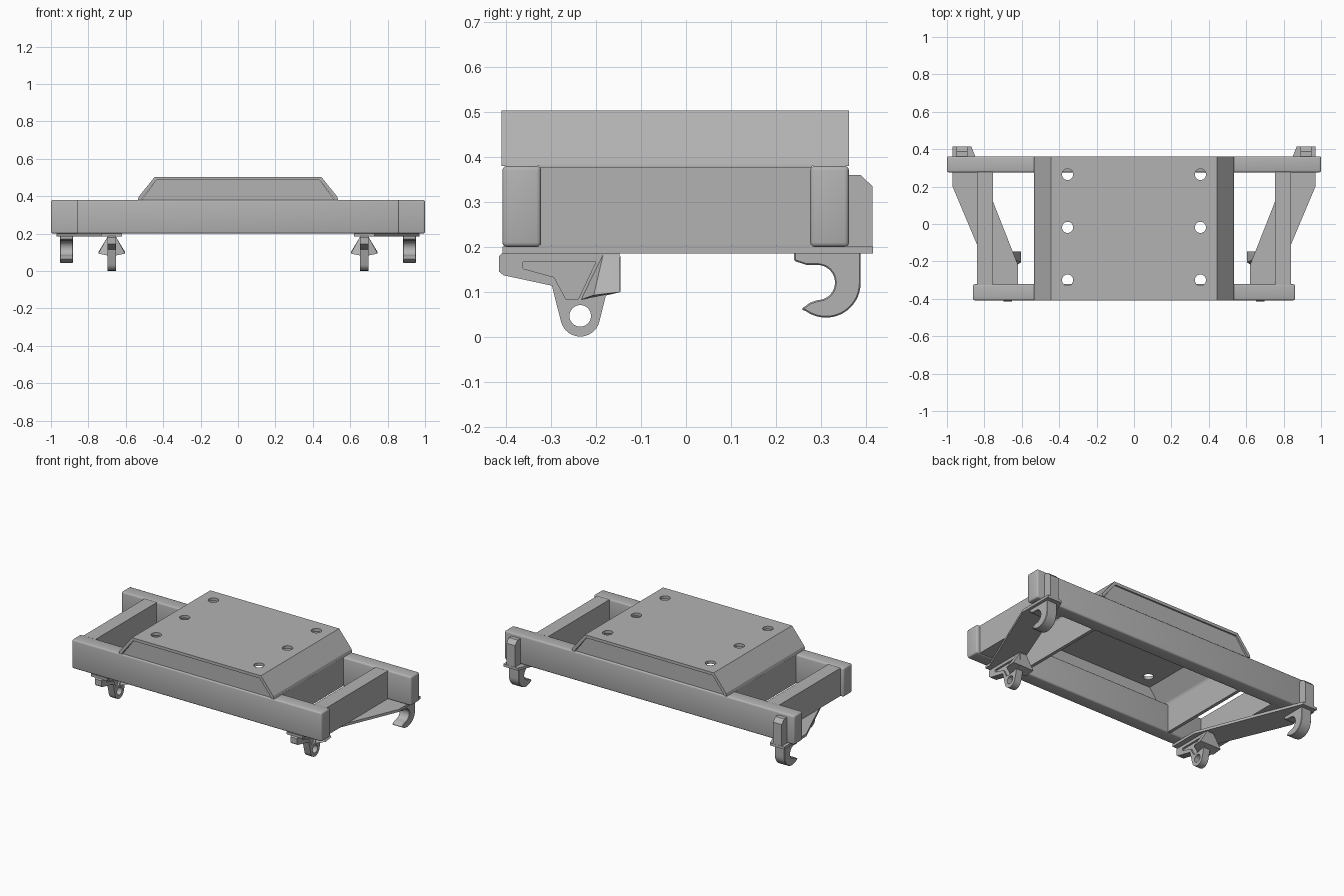
import bpy, bmesh
from math import sin, cos, radians
from mathutils import Vector

cube = bpy.data.objects.get("Cube")
if cube:
    bpy.data.objects.remove(cube, do_unlink=True)

grey = bpy.data.materials.new("steel_grey")
grey.use_nodes = True
tone = (0.45, 0.45, 0.45, 1)
grey.diffuse_color = tone
grey.node_tree.nodes["Principled BSDF"].inputs["Base Color"].default_value = tone


def finish(name, bm):
    bmesh.ops.recalc_face_normals(bm, faces=bm.faces)
    mesh = bpy.data.meshes.new(name)
    bm.to_mesh(mesh)
    bm.free()
    mesh.materials.append(grey)
    ob = bpy.data.objects.new(name, mesh)
    bpy.context.collection.objects.link(ob)
    return ob


def prism(name, outline, axis, lo, hi):
    """Extrude a 2D outline along one axis between lo and hi."""
    def place(a, b, t):
        return {"x": (t, a, b), "y": (a, t, b), "z": (a, b, t)}[axis]
    bm = bmesh.new()
    face = bm.faces.new([bm.verts.new(place(a, b, lo)) for a, b in outline])
    out = bmesh.ops.extrude_face_region(bm, geom=[face])
    verts = [v for v in out["geom"] if isinstance(v, bmesh.types.BMVert)]
    bmesh.ops.translate(bm, vec=Vector(place(0, 0, hi - lo)), verts=verts)
    return finish(name, bm)


def box(name, x, y, z):
    return prism(name, [(x[0], y[0]), (x[1], y[0]), (x[1], y[1]), (x[0], y[1])], "z", *z)


def arc(cx, cy, r, start, end, steps=16):
    angles = [radians(start + (end - start) * i / steps) for i in range(steps + 1)]
    return [(cx + r * cos(a), cy + r * sin(a)) for a in angles]


def apply(ob, mod):
    bpy.ops.object.select_all(action="DESELECT")
    bpy.context.view_layer.objects.active = ob
    ob.select_set(True)
    bpy.ops.object.modifier_apply(modifier=mod.name)


def cut(ob, cutter):
    mod = ob.modifiers.new("cut", "BOOLEAN")
    mod.object = cutter
    mod.solver = "EXACT"
    cutter.hide_render = True
    apply(ob, mod)
    bpy.data.objects.remove(cutter, do_unlink=True)


def bevel(ob, width, segments=2):
    mod = ob.modifiers.new("bevel", "BEVEL")
    mod.width = width
    mod.segments = segments
    mod.limit_method = "ANGLE"
    apply(ob, mod)


def smooth(ob):
    bpy.ops.object.select_all(action="DESELECT")
    bpy.context.view_layer.objects.active = ob
    ob.select_set(True)
    bpy.ops.object.shade_smooth_by_angle(angle=radians(30))


def mirror(ob):
    ob.modifiers.new("mirror", "MIRROR")


# Long front and back tubes
for name, half, y in (("front_beam", 0.862, (-0.408, -0.322)), ("back_beam", 1.0, (0.276, 0.362))):
    beam = box(name, (-half, half), y, (0.2, 0.38))
    bevel(beam, 0.01, 3)
    smooth(beam)

# Cross tubes
cross = box("side_beam", (0.755, 0.84), (-0.325, 0.28), (0.203, 0.377))
mirror(cross)

# Folded deck sheet with bolt holes
sheet = prism("deck_sheet", [(-0.535, 0.38), (-0.53, 0.398), (-0.445, 0.503), (0.445, 0.503),
                             (0.53, 0.398), (0.535, 0.38), (0.515, 0.38), (0.511, 0.391),
                             (0.436, 0.485), (-0.436, 0.485), (-0.511, 0.391), (-0.515, 0.38)],
              "y", -0.41, 0.362)
for x in (-0.355, 0.355):
    for y in (-0.3, -0.018, 0.265):
        cut(sheet, prism("bolt_hole", arc(x, y, 0.03, 0, 345, 23), "z", 0.45, 0.55))

# Closing plates at both ends of the deck
for name, y in (("deck_front_plate", -0.4), ("deck_back_plate", 0.337)):
    prism(name, [(-0.515, 0.38), (-0.436, 0.486), (0.436, 0.486), (0.515, 0.38)],
          "y", y, y + 0.015)

# Upright webs below the deck skirts
web = box("deck_web", (0.515, 0.535), (-0.325, 0.28), (0.203, 0.381))
mirror(web)

# Diagonal base plates
gusset = prism("base_plate", [(0.97, 0.415), (0.97, 0.2), (0.73, -0.37), (0.73, -0.408),
                              (0.62, -0.408), (0.62, -0.22), (0.87, 0.415)],
               "z", 0.185, 0.201)
mirror(gusset)

# Stops standing behind the back beam
stop = prism("back_stop", [(0.355, 0.195), (0.355, 0.36), (0.388, 0.36),
                           (0.414, 0.335), (0.414, 0.195)], "x", 0.89, 0.95)
mirror(stop)

# Back hooks
hook = prism("back_hook", [(0.388, 0.19), (0.24, 0.19), (0.24, 0.169), (0.268, 0.16)]
             + arc(0.292, 0.121, 0.039, 90, -90)
             + [(0.275, 0.076), (0.256, 0.062)]
             + arc(0.311, 0.12, 0.077, 235, 360), "x", 0.883, 0.952)
bevel(hook, 0.003, 1)
smooth(hook)
mirror(hook)

# Front lugs: web plate with an eye and a recessed panel on each side
lug = prism("front_lug", [(-0.145, 0.178), (-0.152, 0.187), (-0.408, 0.187), (-0.415, 0.18),
                          (-0.415, 0.145), (-0.405, 0.137), (-0.298, 0.114)]
            + arc(-0.235, 0.045, 0.044, 195, 345)
            + [(-0.178, 0.092), (-0.145, 0.1)], "x", 0.653, 0.697)
cut(lug, prism("eye_hole", arc(-0.235, 0.047, 0.024, 0, 345, 23), "x", 0.6, 0.75))
panel = [(-0.362, 0.167), (-0.2, 0.167), (-0.24, 0.083), (-0.266, 0.083),
         (-0.293, 0.133), (-0.362, 0.152)]
for x in (0.643, 0.685):
    cut(lug, prism("lug_recess", panel, "x", x, x + 0.022))
smooth(lug)
mirror(lug)

# Flared guide wings on the lugs
bm = bmesh.new()
for dx, y, z in ((0.02, -0.183, 0.187), (0.02, -0.148, 0.187), (0.072, -0.146, 0.1),
                 (0.072, -0.205, 0.093), (0.024, -0.233, 0.083)):
    for side in (-1, 1):
        bm.verts.new((0.675 + side * dx, y, z))
bmesh.ops.convex_hull(bm, input=bm.verts)
wing = finish("lug_wing", bm)
mirror(wing)
